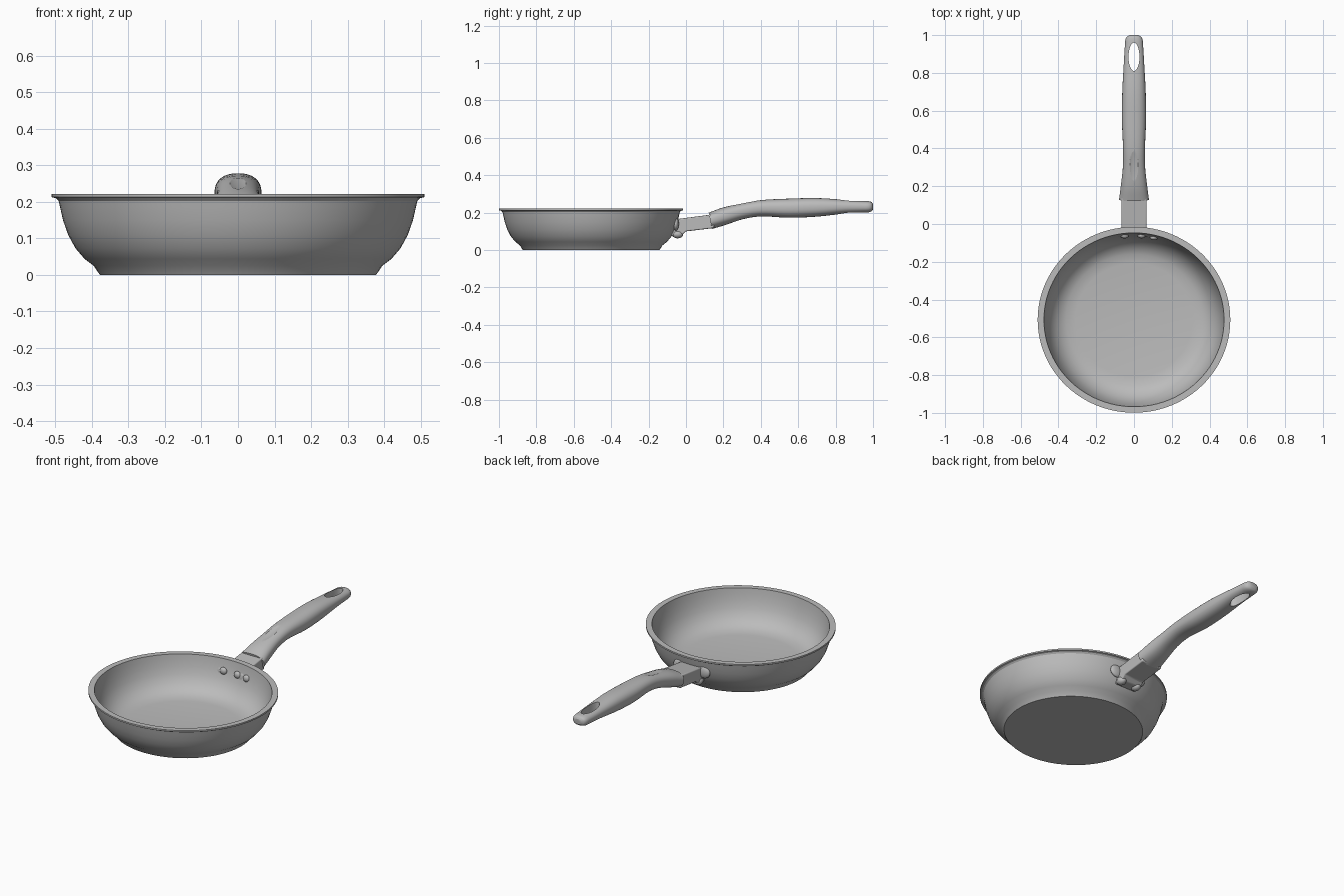
import bpy, bmesh, math
from mathutils import Vector

cube = bpy.data.objects.get("Cube")
if cube:
    bpy.data.objects.remove(cube, do_unlink=True)

metal = bpy.data.materials.new("grey metal")
metal.use_nodes = True
grey = (0.5, 0.5, 0.5, 1)
metal.diffuse_color = grey
for node in metal.node_tree.nodes:
    if node.type == 'BSDF_PRINCIPLED':
        node.inputs["Base Color"].default_value = grey

PAN_Y = -0.507          # centre of the pan
RX, RY = 1.0, 0.965     # the pan is slightly oval


def finish(name, bm, angle=30):
    bmesh.ops.recalc_face_normals(bm, faces=bm.faces)
    mesh = bpy.data.meshes.new(name)
    bm.to_mesh(mesh)
    bm.free()
    obj = bpy.data.objects.new(name, mesh)
    bpy.context.collection.objects.link(obj)
    mesh.materials.append(metal)
    smooth(obj, angle)
    return obj


def activate(obj):
    bpy.ops.object.select_all(action='DESELECT')
    obj.select_set(True)
    bpy.context.view_layer.objects.active = obj


def smooth(obj, angle):
    activate(obj)
    bpy.ops.object.shade_smooth_by_angle(angle=math.radians(angle))


def apply_modifier(obj, kind, **settings):
    activate(obj)
    mod = obj.modifiers.new(kind.lower(), kind)
    for key, value in settings.items():
        setattr(mod, key, value)
    bpy.ops.object.modifier_apply(modifier=mod.name)


def ellipsoid(name, centre, size):
    bm = bmesh.new()
    bmesh.ops.create_uvsphere(bm, u_segments=32, v_segments=20, radius=1)
    bmesh.ops.scale(bm, vec=size, verts=bm.verts)
    bmesh.ops.translate(bm, vec=centre, verts=bm.verts)
    return finish(name, bm, 60)


def cut(obj, cutter):
    cutter.hide_render = True
    apply_modifier(obj, 'BOOLEAN', operation='DIFFERENCE', object=cutter, solver='EXACT')
    bpy.data.objects.remove(cutter, do_unlink=True)


def wall_y(x, radius):
    return PAN_Y + RY * math.sqrt(radius ** 2 - x ** 2)


# Pan body: one lathe profile, outside then inside
outside = [(0, 0), (.378, 0), (.395, .025), (.42, .044), (.445, .073), (.465, .11),
           (.479, .15), (.487, .185), (.491, .203), (.498, .21), (.51, .213), (.51, .222)]
inside = [(.477, .222), (.472, .19), (.463, .155), (.45, .115), (.427, .075),
          (.395, .045), (.36, .029), (.31, .022), (0, .022)]
bm = bmesh.new()
verts = [bm.verts.new((r, 0, z)) for r, z in outside + inside]
edges = [bm.edges.new(pair) for pair in zip(verts, verts[1:])]
bmesh.ops.spin(bm, geom=verts + edges, axis=(0, 0, 1), cent=(0, 0, 0),
               angle=2 * math.pi, steps=96, use_duplicate=False)
bmesh.ops.remove_doubles(bm, verts=bm.verts, dist=0.0005)
bmesh.ops.scale(bm, vec=(RX, RY, 1), verts=bm.verts)
bmesh.ops.translate(bm, vec=(0, PAN_Y, 0), verts=bm.verts)
finish("pan_body", bm, 28)

# Bracket: side outline extruded across the width
outline = [(-.08, .075), (-.06, .12), (-.053, .165), (.15, .192),
           (.15, .118), (0, .1), (-.025, .078)]
bm = bmesh.new()
face = bm.faces.new([bm.verts.new((-.067, y, z)) for y, z in outline])
side = bmesh.ops.extrude_face_region(bm, geom=[face])["geom"]
bmesh.ops.translate(bm, vec=(.134, 0, 0), verts=[g for g in side if isinstance(g, bmesh.types.BMVert)])
bracket = finish("bracket", bm)
apply_modifier(bracket, 'BEVEL', width=.006, segments=3)
smooth(bracket, 30)

# Bracket ears and lower knobs, mirrored left and right
for label, s in (("left", 1), ("right", -1)):
    ellipsoid("ear_" + label, (s * .075, wall_y(.08, .476), .14), (.042, .016, .036))
    ellipsoid("knob_" + label, (s * .05, -.045, .085), (.024, .03, .022))

# Rivets on the inside wall
for i, x in enumerate((-.05, .04, .105)):
    ellipsoid(f"rivet_{i + 1}", (x, wall_y(x, .463), .157), (.021, .014, .02))

# Handle: stations of (y, bottom, top, half width) lofted with rounded sections
stations = [(.13, .113, .2, .079), (.2, .133, .226, .07), (.3, .165, .25, .059),
            (.4, .18, .267, .058), (.55, .173, .275, .064), (.7, .179, .278, .062),
            (.85, .195, .269, .054), (.95, .2, .263, .048), (.977, .202, .261, .045),
            (.993, .208, .256, .036), (1, .218, .246, .022)]


def spline(points, steps):
    pts = [Vector(p) for p in points]
    for i in range(len(pts) - 1):
        a, b = pts[max(i - 1, 0)], pts[i]
        c, d = pts[i + 1], pts[min(i + 2, len(pts) - 1)]
        # tangents scaled by the spacing along the handle
        h = c[0] - b[0]
        m, n = (c - a) * (h / (c[0] - a[0])), (d - b) * (h / (d[0] - b[0]))
        for k in range(steps):
            t = k / steps
            yield (b * (2 * t ** 3 - 3 * t ** 2 + 1) + m * (t ** 3 - 2 * t ** 2 + t)
                   + c * (3 * t ** 2 - 2 * t ** 3) + n * (t ** 3 - t ** 2))
    yield pts[-1]


SIDES = 40
bm = bmesh.new()
rings = []
for y, low, top, half in spline(stations, 5):
    ring = []
    lean = .2 * max(0, 1 - (y - .13) / .27)
    for k in range(SIDES):
        a = 2 * math.pi * k / SIDES
        c, s = math.cos(a), math.sin(a)
        dx = math.copysign(abs(c) ** .85, c) * half
        dz = math.copysign(abs(s) ** .85, s) * (top - low) / 2
        ring.append(bm.verts.new((dx, y - lean * dz, (top + low) / 2 + dz)))
    rings.append(ring)
for r0, r1 in zip(rings, rings[1:]):
    for k in range(SIDES):
        j = (k + 1) % SIDES
        bm.faces.new((r0[k], r0[j], r1[j], r1[k]))
bm.faces.new(rings[0])
bm.faces.new(rings[-1])
handle = finish("handle", bm)

# Hanging hole through the handle end
bm = bmesh.new()
bmesh.ops.create_cone(bm, cap_ends=True, segments=40, radius1=1, radius2=1, depth=.4)
bmesh.ops.scale(bm, vec=(.029, .075, 1), verts=bm.verts)
bmesh.ops.translate(bm, vec=(0, .885, .23), verts=bm.verts)
cut(handle, finish("hole_cutter", bm))

# Shallow thumb rest on top of the handle
thumb = ellipsoid("thumb_cutter", (0, 0, 0), (.036, .13, .02))
thumb.location = (0, .31, .267)
thumb.rotation_euler = (.2, 0, 0)
bpy.context.view_layer.update()
cut(handle, thumb)
smooth(handle, 35)
